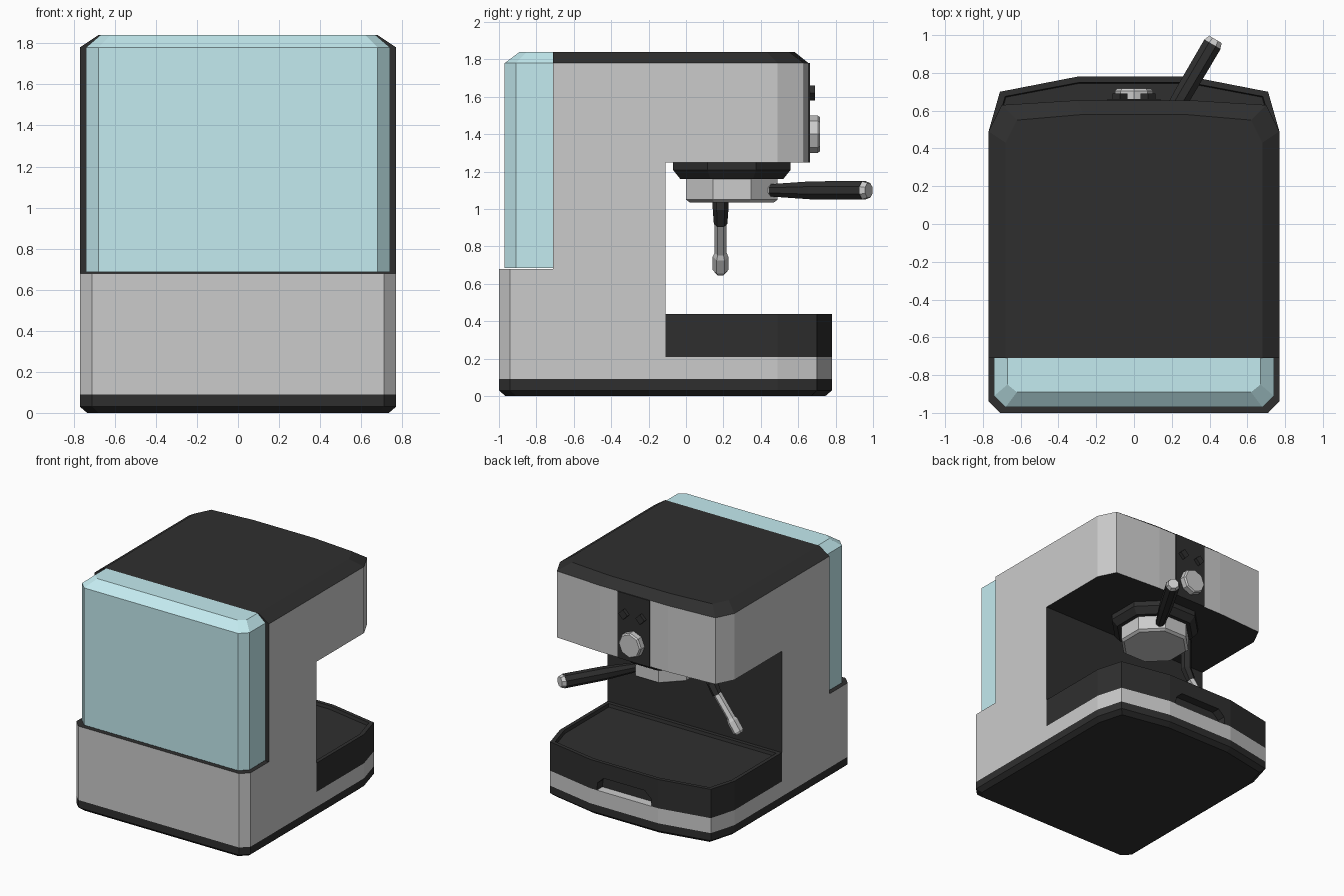
import bpy, bmesh, math
from mathutils import Vector

if "Cube" in bpy.data.objects:
    bpy.data.objects.remove(bpy.data.objects["Cube"])


def material(name, rgb):
    m = bpy.data.materials.new(name)
    m.diffuse_color = (*rgb, 1)
    m.use_nodes = True
    m.node_tree.nodes["Principled BSDF"].inputs["Base Color"].default_value = m.diffuse_color
    return m


GREY = material("grey_metal", (0.55, 0.55, 0.55))
BLACK = material("black_plastic", (0.028, 0.028, 0.028))
BLUE = material("clear_blue", (0.55, 0.83, 0.87))


def mirror(half):
    """Closed outline from the +x half."""
    return half + [(-x, y) for x, y in reversed(half)]


def loft(name, rings, mat, dark=None):
    """Skin a list of equal-length 3D rings, cap both ends."""
    bm = bmesh.new()
    vs = [[bm.verts.new(p) for p in r] for r in rings]
    n = len(vs[0])
    for a, b in zip(vs, vs[1:]):
        for i in range(n):
            j = (i + 1) % n
            bm.faces.new((a[i], a[j], b[j], b[i]))
    bm.faces.new(vs[0][::-1])
    bm.faces.new(vs[-1])
    bmesh.ops.recalc_face_normals(bm, faces=bm.faces)
    bm.normal_update()
    if dark:
        for f in bm.faces:
            if dark(f.normal):
                f.material_index = 1
    me = bpy.data.meshes.new(name)
    bm.to_mesh(me)
    bm.free()
    me.materials.append(mat)
    if dark:
        me.materials.append(BLACK)
    ob = bpy.data.objects.new(name, me)
    bpy.context.collection.objects.link(ob)
    return ob


def at(outline, z):
    return [(x, y, z) for x, y in outline]


def inset(outline, d):
    xs, ys = zip(*outline)
    cx, cy = (max(xs) + min(xs)) / 2, (max(ys) + min(ys)) / 2
    kx, ky = 1 - 2 * d / (max(xs) - min(xs)), 1 - 2 * d / (max(ys) - min(ys))
    return [(cx + (x - cx) * kx, cy + (y - cy) * ky) for x, y in outline]


def prism(name, outline, z0, z1, mat, dark=None):
    return loft(name, [at(outline, z0), at(outline, z1)], mat, dark)


def tube(name, path, radii, sides, mat, turn=0.0, up=(0, 1, 0)):
    """Faceted round part along a path."""
    pts = [Vector(p) for p in path]
    rings = []
    for i, p in enumerate(pts):
        d = (pts[min(i + 1, len(pts) - 1)] - pts[max(i - 1, 0)]).normalized()
        v = Vector(up)
        v = (v - d * v.dot(d)).normalized()
        u = d.cross(v)
        rings.append([p + radii[i] * (math.cos(a) * v + math.sin(a) * u)
                      for a in (turn + 2 * math.pi * k / sides for k in range(sides))])
    return loft(name, rings, mat)


# Base: black foot and grey band
FOOT = mirror([(0.71, -1.0), (0.77, -0.94), (0.77, 0.49), (0.71, 0.70), (0.30, 0.78)])
loft("foot", [at(inset(FOOT, 0.035), 0), at(FOOT, 0.03), at(FOOT, 0.09)], BLACK)
prism("base_band", FOOT, 0.09, 0.21, GREY)

# Rear column: grey sides, black seat and front wall
prism("rear_housing", mirror([(0.71, -1.0), (0.77, -0.94), (0.77, -0.11)]), 0.21, 0.68, GREY,
      lambda n: n.z > 0.9 or n.y > 0.9)
prism("column", mirror([(0.77, -0.71), (0.77, -0.11)]), 0.68, 1.25, GREY,
      lambda n: abs(n.y) > 0.9)

# Overhanging head and its bevelled lid
HEAD = mirror([(0.77, -0.71), (0.77, 0.49), (0.70, 0.63), (0.30, 0.655)])
LID = mirror([(0.68, -0.71), (0.68, 0.43), (0.62, 0.55), (0.27, 0.58)])
prism("head", HEAD, 1.25, 1.78, GREY, lambda n: abs(n.z) > 0.9 or n.y < -0.9)
loft("lid", [at(HEAD, 1.78), at(LID, 1.84)], BLACK)

# Water tank
TANK = mirror([(0.68, -0.97), (0.74, -0.91), (0.74, -0.71)])
TANK_TOP = mirror([(0.62, -0.89), (0.67, -0.85), (0.67, -0.71)])
loft("water_tank", [at(TANK, 0.685), at(TANK, 1.78), at(TANK_TOP, 1.84)], BLUE)

# Drip tray with recessed top and a finger slot in the front
TRAY = mirror([(0.77, -0.11), (0.77, 0.49), (0.71, 0.70), (0.30, 0.78)])
tray = loft("drip_tray", [at(TRAY, 0.21), at(TRAY, 0.44), at(inset(TRAY, 0.03), 0.44),
                          at(inset(TRAY, 0.035), 0.415)], BLACK)
SLOT = [(-0.245, 0.18), (0.245, 0.18), (0.235, 0.27), (0.18, 0.32), (-0.18, 0.32), (-0.235, 0.27)]
cutter = loft("slot_cutter", [[(x, y, z) for x, z in SLOT] for y in (0.71, 0.9)], BLACK)
cutter.hide_render = True
cutter.hide_viewport = True
cut = tray.modifiers.new("slot", "BOOLEAN")
cut.operation = "DIFFERENCE"
cut.solver = "EXACT"
cut.object = cutter

# Control panel, buttons and knob
prism("control_panel", mirror([(0.14, 0.64), (0.14, 0.663)]), 1.25, 1.78, BLACK)
for side, x in (("left", -0.075), ("right", 0.075)):
    tube(side + "_button", [(x, 0.655, 1.62), (x, 0.69, 1.62)], [0.04, 0.04], 4, BLACK, up=(0, 0, 1))
tube("knob", [(0, 0.655, 1.4), (0, 0.705, 1.4), (0, 0.717, 1.4)], [0.1, 0.1, 0.09], 8, GREY, up=(0, 0, 1))

# Brew group and filter holder
C = 0.245
FLAT = math.pi / 8
K = 1 / math.cos(FLAT)
tube("brew_group", [(0, C, 1.25), (0, C, 1.21), (0, C, 1.16)],
     [0.315 * K, 0.315 * K, 0.275 * K], 8, BLACK, FLAT)
tube("filter_holder", [(0, C, 1.16), (0, C, 1.05), (0, C, 1.035)],
     [0.245 * K, 0.245 * K, 0.225 * K], 8, GREY, FLAT)


# Handle pointing outward at an angle
def along(r):
    return (0.507 * r, C + 0.862 * r, 1.10)


tube("handle_collar", [along(0.2), along(0.27)], [0.036, 0.036], 8, GREY, FLAT, (0, 0, 1))
tube("handle", [along(0.25), along(0.5), along(0.82)],
     [0.036, 0.052, 0.054], 8, BLACK, FLAT, (0, 0, 1))
tube("handle_cap", [along(0.82), along(0.85)], [0.052, 0.042], 8, GREY, FLAT, (0, 0, 1))

# Steam wand: black elbow, metal pipe, nozzle
Y = 0.185
tube("wand_elbow", [(-0.36, Y, 1.25), (-0.36, Y, 1.0), (-0.405, Y, 0.92)],
     [0.042, 0.042, 0.036], 6, BLACK)
tube("wand_pipe", [(-0.395, Y, 0.94), (-0.54, Y, 0.75)], [0.032, 0.032], 6, GREY)
tube("wand_nozzle", [(-0.525, Y, 0.77), (-0.54, Y, 0.745), (-0.59, Y, 0.675), (-0.60, Y, 0.66)],
     [0.03, 0.042, 0.042, 0.03], 6, GREY)
